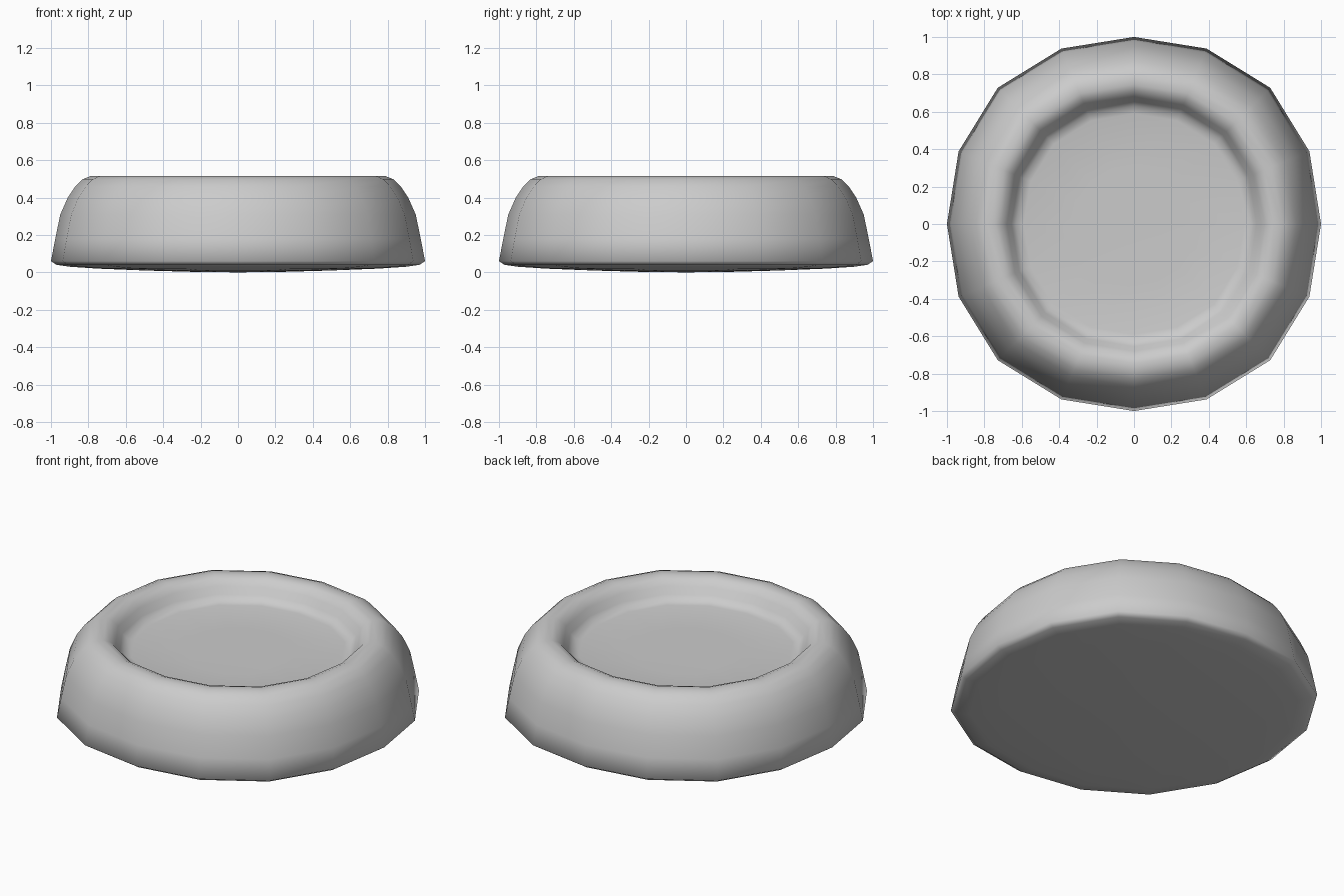
import bpy, bmesh, math

if "Cube" in bpy.data.objects:
    bpy.data.objects.remove(bpy.data.objects["Cube"])

SIDES = 16

# Half profile (radius, height): domed underside, bulging wall, rim, sunken floor
PROFILE = [(0.25, 0.003), (0.5, 0.01), (0.75, 0.02), (0.9, 0.03), (0.97, 0.04), (1.0, 0.06),
           (0.977, 0.18), (0.95, 0.31), (0.91, 0.40), (0.87, 0.46), (0.83, 0.498),
           (0.79, 0.514), (0.745, 0.516), (0.71, 0.503), (0.68, 0.47),
           (0.655, 0.43), (0.63, 0.403), (0.59, 0.395), (0.3, 0.392)]


def ring(bm, r, z):
    verts = []
    for i in range(SIDES):
        a = 2 * math.pi * i / SIDES
        # outline is very slightly squared toward the diagonals
        k = r * (1 + 0.015 * (1 - math.cos(4 * a)) / 1)if r > 0.9 else r * (1 + 0.013 * (1 - math.cos(4 * a)))
        verts.append(bm.verts.new((k * math.cos(a), k * math.sin(a), z)))
    return verts


bm = bmesh.new()
rings = [ring(bm, r, z) for r, z in PROFILE]

# Walls between rings
for lo, hi in zip(rings, rings[1:]):
    for i in range(SIDES):
        j = (i + 1) % SIDES
        bm.faces.new((lo[i], lo[j], hi[j], hi[i]))

# Close the underside and the floor at the centre
for loop, z in ((rings[0], 0.0), (rings[-1], 0.392)):
    c = bm.verts.new((0, 0, z))
    for i in range(SIDES):
        bm.faces.new((loop[i], loop[(i + 1) % SIDES], c))

bmesh.ops.recalc_face_normals(bm, faces=bm.faces)
for f in bm.faces:
    f.smooth = True

mesh = bpy.data.meshes.new("round_cushion")
bm.to_mesh(mesh)
bm.free()
cushion = bpy.data.objects.new("round_cushion", mesh)
bpy.context.collection.objects.link(cushion)
